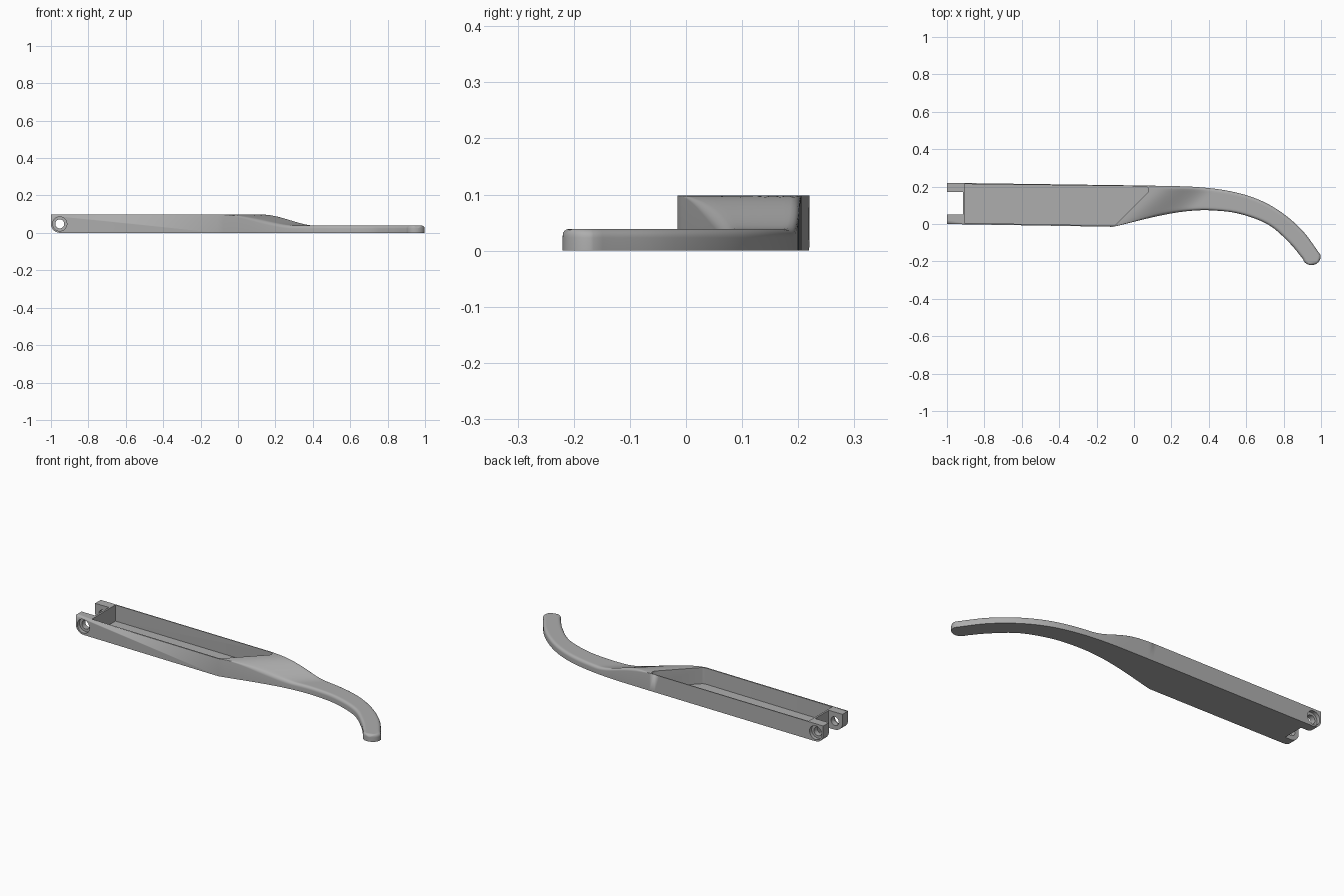
import bpy, bmesh, math
from mathutils import Vector

if "Cube" in bpy.data.objects:
    bpy.data.objects.remove(bpy.data.objects["Cube"])

TOP, ARM, FILLET = 0.098, 0.039, 0.016

grey = bpy.data.materials.new("satin_grey")
grey.use_nodes = True
grey.diffuse_color = (0.42, 0.42, 0.42, 1)
grey.node_tree.nodes["Principled BSDF"].inputs["Base Color"].default_value = (0.42, 0.42, 0.42, 1)


def smooth(a, b, x):
    t = min(1, max(0, (x - a) / (b - a)))
    return t * t * (3 - 2 * t)


def spline(pts, steps):
    """Catmull-Rom curve through the points."""
    p = [Vector(q) for q in pts]
    p = [2 * p[0] - p[1]] + p + [2 * p[-1] - p[-2]]
    out = []
    for a, b, c, d in zip(p, p[1:], p[2:], p[3:]):
        for i in range(steps):
            t = i / steps
            out.append(0.5 * (2 * b + (c - a) * t + (2 * a - 5 * b + 4 * c - d) * t**2
                              + (3 * b - a - 3 * c + d) * t**3))
    return out + [p[-2]]


def new_object(name, bm):
    bmesh.ops.recalc_face_normals(bm, faces=bm.faces)
    mesh = bpy.data.meshes.new(name)
    bm.to_mesh(mesh)
    bm.free()
    mesh.materials.append(grey)
    ob = bpy.data.objects.new(name, mesh)
    bpy.context.collection.objects.link(ob)
    return ob


def prism(name, pts, lo, hi, axis):
    """Extrude a flat outline along y or z."""
    bm = bmesh.new()
    place = (lambda p, h: (p[0], p[1], h)) if axis == "z" else (lambda p, h: (p[0], h, p[1]))
    rings = [[bm.verts.new(place(p, h)) for p in pts] for h in (lo, hi)]
    bm.faces.new(rings[0])
    bm.faces.new(rings[1])
    for i in range(len(pts)):
        j = (i + 1) % len(pts)
        bm.faces.new((rings[0][i], rings[0][j], rings[1][j], rings[1][i]))
    return new_object(name, bm)


def arc(cx, cy, r, a0, a1, n):
    angles = [math.radians(a0 + (a1 - a0) * i / n) for i in range(n + 1)]
    return [(cx + r * math.cos(a), cy + r * math.sin(a)) for a in angles]


# Plan outline: paired points on the front and back edges
front = spline([(-.11, -.015), (.14, .045), (.3, .07), (.43, .072), (.57, .053),
                (.72, -.005), (.83, -.1), (.904, -.188)], 8)
back = spline([(-.11, .208), (.14, .204), (.33, .198), (.5, .178), (.65, .137),
               (.78, .068), (.9, -.035), (.997, -.165)], 8)
stations = [(Vector((-1, 0)), Vector((-1, .22)), 1)]
stations += [(f, b, 1) for f, b in zip(front, back)]

# Rounded tip closes the outline
f, b = front[-1], back[-1]
mid, half = (f + b) / 2, (b - f) / 2
ahead = Vector((half.y, -half.x)).normalized()
reach = 0.043
for i in range(1, 13):
    a = math.radians(89 * i / 12)
    c, w = mid + ahead * reach * math.sin(a), half * math.cos(a)
    stations.append((c - w, c + w, reach * (1 - math.sin(a))))


def section(f, b, to_tip):
    """Cross-section with rounded upper edges and a sloping shoulder."""
    width = (b - f).length
    rf = FILLET * smooth(-.13, .15, f.x)
    rb = FILLET * smooth(.05, .2, b.x)
    arcs = [1 - math.cos(math.radians(18 * i)) for i in range(6)]
    df = [min(rf, width / 2) * k for k in arcs]
    db = [min(rb, width / 2) * k for k in arcs]
    inner = [df[-1] + (width - df[-1] - db[-1]) * i / 10 for i in range(1, 10)]
    pts = [(f.x, f.y, 0)]
    for d in df + inner + [width - k for k in reversed(db)]:
        p = f.lerp(b, d / width)
        z = TOP + (ARM - TOP) * smooth(.14, .44, p.x - 1.1 * (p.y - .2))
        r, edge = (rf, d) if d < width / 2 else (rb, width - d)
        edge = min(edge, to_tip)
        if edge < r:
            z += math.sqrt(max(0, r * r - (r - edge) ** 2)) - r
        pts.append((p.x, p.y, z))
    return pts + [(b.x, b.y, 0)]


# Handle body and curved arm
bm = bmesh.new()
rings = [[bm.verts.new(p) for p in section(*s)] for s in stations]
for r0, r1 in zip(rings, rings[1:]):
    for i in range(len(r0)):
        j = (i + 1) % len(r0)
        bm.faces.new((r0[i], r0[j], r1[j], r1[i]))
bm.faces.new(rings[0])
bm.faces.new(rings[-1])
bmesh.ops.remove_doubles(bm, verts=bm.verts, dist=1e-5)
handle = new_object("lever_handle", bm)

# Tray cavity, clevis slot, rounded lower end, stepped pin holes
hx, hz = -.953, .048
tray = [(-.905, .006), (-.115, -.008), (-.1, -.004), (.075, .171)]
tray += arc(.062, .184, .017, -30, 85, 6) + [(-.905, .213)]
cutters = [
    prism("tray_cutter", tray, .008, .2, "z"),
    prism("slot_cutter", [(-1.1, .05), (-.915, .05), (-.915, .17), (-1.1, .17)], -.1, .2, "z"),
    prism("corner_cutter", [(-1.1, -.1), (hx, -.1)] + arc(hx, hz, .0475, 270, 180, 10)
          + [(-1.1, hz)], -.1, .4, "y"),
    prism("pin_cutter", arc(hx, hz, .024, 0, 348.75, 31), -.1, .4, "y"),
    prism("front_counterbore_cutter", arc(hx, hz, .038, 0, 348.75, 31), -.1, .02, "y"),
    prism("back_counterbore_cutter", arc(hx, hz, .038, 0, 348.75, 31), .2, .4, "y"),
]
bpy.context.view_layer.objects.active = handle
handle.select_set(True)
for cutter in cutters:
    cutter.hide_render = True
    mod = handle.modifiers.new(cutter.name, "BOOLEAN")
    mod.operation, mod.solver, mod.object = "DIFFERENCE", "EXACT", cutter
    bpy.ops.object.modifier_apply(modifier=mod.name)
    bpy.data.objects.remove(cutter)

bpy.ops.object.shade_smooth_by_angle(angle=math.radians(30))
